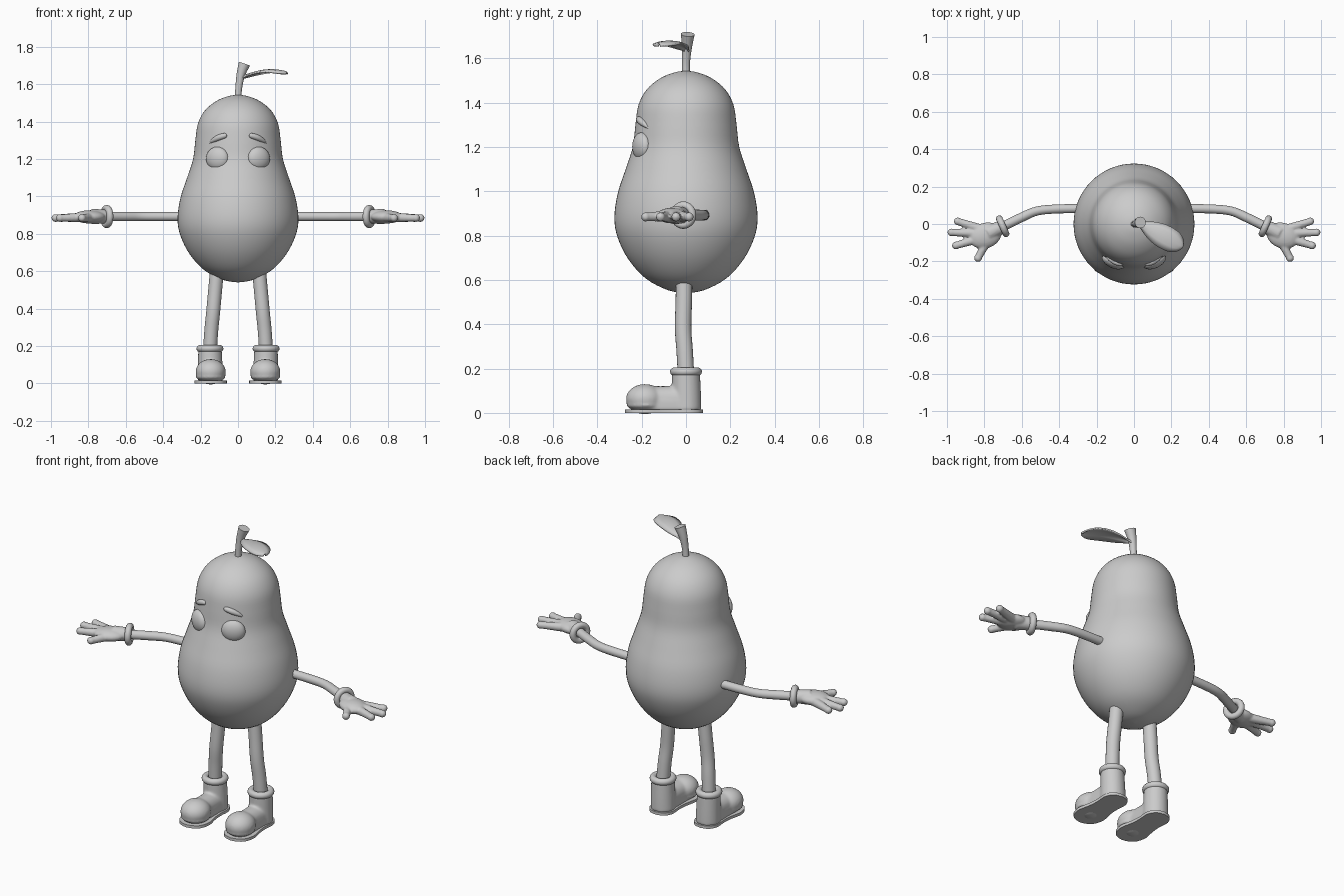
import bpy, bmesh, math
from mathutils import Vector, Matrix

if "Cube" in bpy.data.objects:
    bpy.data.objects.remove(bpy.data.objects["Cube"])

grey = bpy.data.materials.new("light grey")
grey.diffuse_color = (0.6, 0.6, 0.6, 1)
grey.use_nodes = True
grey.node_tree.nodes["Principled BSDF"].inputs["Base Color"].default_value = grey.diffuse_color


def make(name, bm, mirror=False, voxel=0, smooth=0):
    """Turn a bmesh into a smooth object, optionally fused and mirrored in x."""
    bmesh.ops.recalc_face_normals(bm, faces=bm.faces[:])
    me = bpy.data.meshes.new(name)
    bm.to_mesh(me)
    bm.free()
    me.materials.append(grey)
    ob = bpy.data.objects.new(name, me)
    bpy.context.collection.objects.link(ob)
    if voxel:
        m = ob.modifiers.new("fuse", 'REMESH')
        m.mode, m.voxel_size, m.use_smooth_shade = 'VOXEL', voxel, True
        m = ob.modifiers.new("soften", 'SMOOTH')
        m.factor, m.iterations = 0.5, smooth
    if mirror:
        m = ob.modifiers.new("mirror", 'MIRROR')
        m.use_mirror_merge = False
    bpy.context.view_layer.objects.active = ob
    ob.select_set(True)
    bpy.ops.object.shade_smooth_by_angle(angle=math.radians(50))
    ob.select_set(False)
    return ob


def spline(pts, n=6):
    """Catmull-Rom through tuples of any size."""
    p = [pts[0]] + list(pts) + [pts[-1]]
    out = []
    for a, b, c, d in zip(p, p[1:], p[2:], p[3:]):
        for i in range(n):
            t = i / n
            out.append([0.5 * (2 * B + (C - A) * t + (2 * A - 5 * B + 4 * C - D) * t * t
                               + (3 * B - A - 3 * C + D) * t ** 3)
                        for A, B, C, D in zip(a, b, c, d)])
    return out + [list(pts[-1])]


def tube(bm, pts, seg=20, n=6):
    """Sweep a circle along (x, y, z, radius) points."""
    path = spline(pts, n)
    rings = []
    for i, (x, y, z, r) in enumerate(path):
        a, b = path[max(i - 1, 0)], path[min(i + 1, len(path) - 1)]
        d = (Vector(b[:3]) - Vector(a[:3])).normalized()
        u = d.cross(Vector((0.0, 1, 0) if abs(d.z) > 0.6 else (0, 0, 1.0))).normalized()
        v = d.cross(u)
        rings.append([bm.verts.new(Vector((x, y, z)) + r * (u * math.cos(k * math.tau / seg)
                      + v * math.sin(k * math.tau / seg))) for k in range(seg)])
    for p, q in zip(rings, rings[1:]):
        for k in range(seg):
            bm.faces.new((p[k], p[k - 1], q[k - 1], q[k]))
    bm.faces.new(rings[0])
    bm.faces.new(rings[-1][::-1])


def ball(bm, c, size, rot=Matrix()):
    bmesh.ops.create_uvsphere(bm, u_segments=32, v_segments=20, radius=1,
                              matrix=Matrix.Translation(c) @ rot @ Matrix.Diagonal((*size, 1)))


def ring(bm, c, axis, R, r, seg=36, sides=14):
    """Torus around an axis."""
    rot = Vector(axis).to_track_quat('Z', 'Y')
    grid = [[bm.verts.new(Vector(c) + rot @ Vector((
        (R + r * math.cos(b)) * math.cos(a), (R + r * math.cos(b)) * math.sin(a), r * math.sin(b))))
        for b in (j * math.tau / sides for j in range(sides))]
        for a in (i * math.tau / seg for i in range(seg))]
    for i in range(seg):
        for j in range(sides):
            bm.faces.new((grid[i - 1][j - 1], grid[i][j - 1], grid[i][j], grid[i - 1][j]))


# pear body
bm = bmesh.new()
tube(bm, [(0, 0, z, r) for r, z in [
    (0.002, 0.54), (0.08, 0.553), (0.18, 0.605), (0.258, 0.69), (0.308, 0.79), (0.323, 0.88),
    (0.308, 0.99), (0.272, 1.1), (0.24, 1.2), (0.228, 1.3), (0.214, 1.39), (0.176, 1.46),
    (0.115, 1.51), (0.05, 1.536), (0.002, 1.543)]], seg=64, n=4)
make("body", bm)

# stem
bm = bmesh.new()
tube(bm, [(0, 0, 1.52, 0.018), (0.004, 0, 1.58, 0.018), (0.015, 0.004, 1.65, 0.023),
          (0.034, 0.008, 1.708, 0.031)])
make("stem", bm)

# leaf: arched, thin, pointing to the front right
bm = bmesh.new()
d, p = Vector((0.88, -0.475, 0)), Vector((0.475, 0.88, 0))
rows = []
for t, w in spline([(0, 0.008), (0.1, 0.018), (0.3, 0.046), (0.55, 0.062),
                    (0.8, 0.058), (0.94, 0.036), (1, 0.006)], 4):
    mid = Vector((0.02, 0.008, 1.64)) + d * 0.272 * t
    mid.z += 0.036 * math.sin(t * 2.4)
    rows.append([bm.verts.new(mid + p * w * s - Vector((0, 0, 0.012 * s * s)))
                 for s in (-1, -0.5, 0, 0.5, 1)])
for a, b in zip(rows, rows[1:]):
    for k in range(4):
        bm.faces.new((a[k], b[k], b[k + 1], a[k + 1]))
leaf = make("leaf", bm)
m = leaf.modifiers.new("thickness", 'SOLIDIFY')
m.thickness, m.offset = 0.008, 0

# eyes
bm = bmesh.new()
ball(bm, (0.11, -0.2, 1.202), (0.065, 0.036, 0.063), Matrix.Rotation(math.radians(25), 4, 'Z'))
make("eyes", bm, True)

# eyebrows, sloping down to the outside
bm = bmesh.new()
tube(bm, [(0.06, -0.214, 1.327, 0.004), (0.068, -0.213, 1.325, 0.013), (0.1, -0.202, 1.315, 0.016),
          (0.13, -0.185, 1.3, 0.012), (0.152, -0.168, 1.284, 0.003)], 16)
make("eyebrows", bm, True)

# arms
bm = bmesh.new()
tube(bm, [(0.27, 0.083, 0.892, 0.024), (0.42, 0.08, 0.892, 0.024), (0.52, 0.069, 0.892, 0.024),
          (0.6, 0.036, 0.892, 0.025), (0.71, -0.018, 0.892, 0.025)])
make("arms", bm, True)

# glove cuffs
bm = bmesh.new()
ring(bm, (0.702, -0.012, 0.892), (0.9, -0.4, 0), 0.044, 0.018)
make("glove_cuffs", bm, True)

# hands: palm and wrist fused with four digits
bm = bmesh.new()
tube(bm, [(0.7, -0.012, 0.892, 0.036), (0.78, -0.05, 0.892, 0.042)])
ball(bm, (0.795, -0.062, 0.89), (0.088, 0.068, 0.035), Matrix.Rotation(math.radians(-20), 4, 'Z'))
for start, tip in [((0.81, -0.03), (0.942, 0.014)), ((0.82, -0.05), (0.976, -0.045)),
                   ((0.82, -0.075), (0.952, -0.115)), ((0.78, -0.08), (0.834, -0.182))]:
    tube(bm, [(*start, 0.888, 0.026), (*tip, 0.884, 0.019)], 16, 3)
    ball(bm, (*tip, 0.884), (0.021,) * 3)
make("hands", bm, True, 0.006, 3)

# legs
bm = bmesh.new()
tube(bm, [(0.113, -0.008, 0.6, 0.037), (0.122, -0.01, 0.5, 0.037), (0.133, -0.013, 0.38, 0.037),
          (0.143, -0.006, 0.28, 0.037), (0.15, 0, 0.17, 0.037)])
make("legs", bm, True)

# boots: shaft, instep and bulbous toe fused together
bm = bmesh.new()
tube(bm, [(0.147, 0.002, 0.012, 0.068), (0.148, 0.002, 0.08, 0.066), (0.15, 0, 0.185, 0.063)], 32)
ball(bm, (0.146, -0.185, 0.062), (0.081, 0.086, 0.068))
tube(bm, [(0.146, 0, 0.064, 0.06), (0.146, -0.1, 0.064, 0.057), (0.146, -0.19, 0.062, 0.06)], 24)
bmesh.ops.create_cube(bm, size=1, matrix=Matrix.Translation((0.146, -0.09, 0.035))
                      @ Matrix.Diagonal((0.12, 0.2, 0.046, 1)))
ball(bm, (0.146, -0.185, 0.035), (0.08, 0.084, 0.024))
make("boots", bm, True, 0.007, 8)

# boot cuffs
bm = bmesh.new()
ring(bm, (0.15, 0, 0.186), (0, 0, 1), 0.053, 0.019)
make("boot_cuffs", bm, True)

# soles: waisted outline extruded up
bm = bmesh.new()
half = spline([(0, 0.077), (0.045, 0.064), (0.071, 0.02), (0.068, -0.05), (0.073, -0.11),
               (0.086, -0.18), (0.07, -0.24), (0.035, -0.267), (0, -0.275)], 4)
outline = half + [(-x, y) for x, y in half[-2:0:-1]]
face = bm.faces.new([bm.verts.new((0.146 + x, y, 0)) for x, y in outline])
up = bmesh.ops.extrude_face_region(bm, geom=[face])
bmesh.ops.translate(bm, vec=(0, 0, 0.016),
                    verts=[v for v in up["geom"] if isinstance(v, bmesh.types.BMVert)])
make("soles", bm, True)
